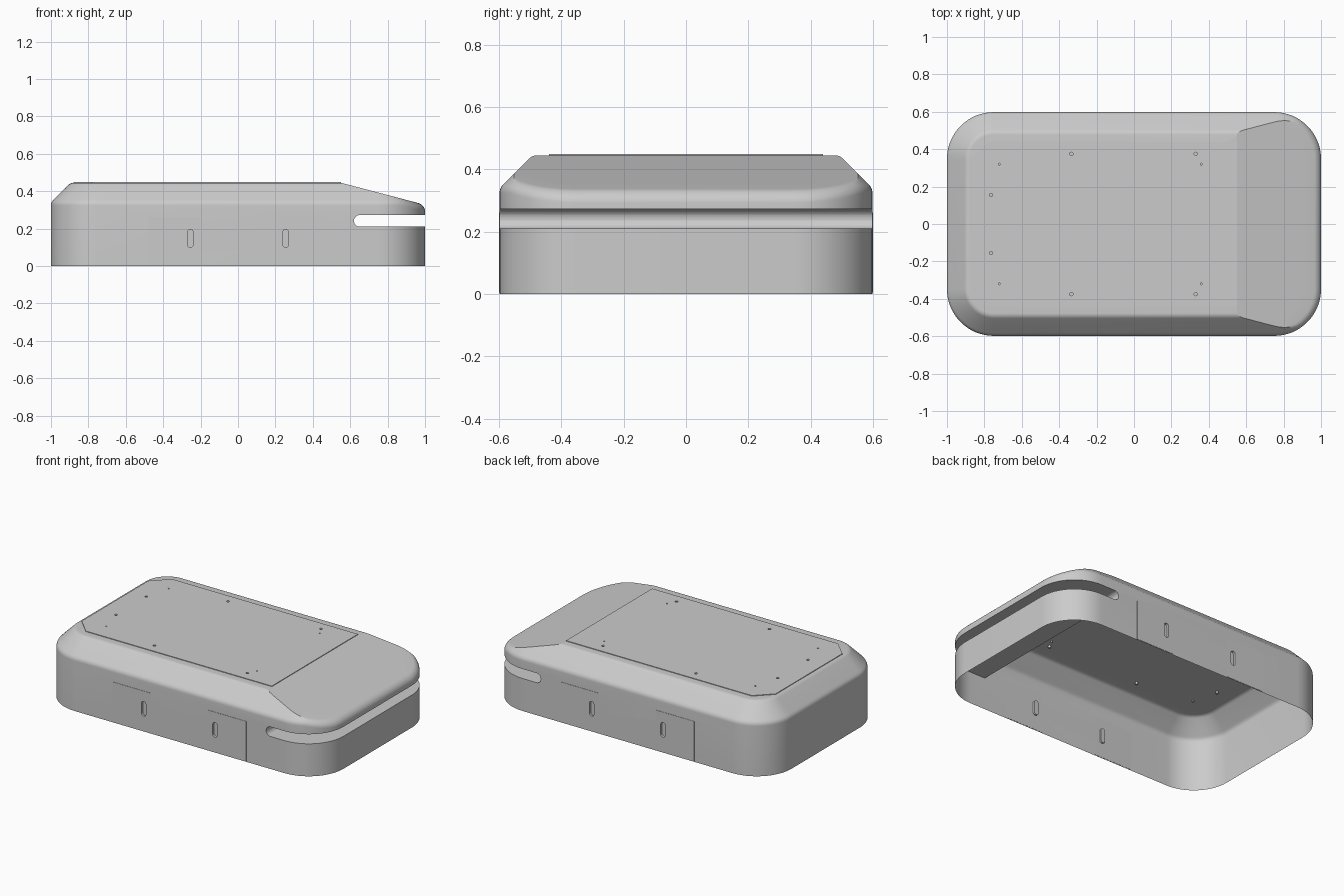
import bpy, bmesh
from math import sin, cos, pi, radians, sqrt, tan
from mathutils import Vector

cube = bpy.data.objects.get("Cube")
if cube:
    bpy.data.objects.remove(cube)

grey = bpy.data.materials.new("light grey")
grey.use_nodes = True
grey.diffuse_color = (0.6, 0.6, 0.6, 1)
grey.node_tree.nodes["Principled BSDF"].inputs["Base Color"].default_value = (0.6, 0.6, 0.6, 1)

HALF_X, HALF_Y, CORNER = 1.0, 0.598, 0.25
TOP, RIDGE_X, SLOPE = 0.445, 0.55, 0.262


def finish(bm, name):
    bmesh.ops.recalc_face_normals(bm, faces=bm.faces)
    mesh = bpy.data.meshes.new(name)
    bm.to_mesh(mesh)
    bm.free()
    mesh.materials.append(grey)
    obj = bpy.data.objects.new(name, mesh)
    bpy.context.collection.objects.link(obj)
    return obj


def prism(bm, points, depth):
    """Extrude an outline of 3D points along a depth vector."""
    face = bm.faces.new([bm.verts.new(p) for p in points])
    new = bmesh.ops.extrude_face_region(bm, geom=[face], use_keep_orig=True)["geom"]
    bmesh.ops.translate(bm, vec=depth, verts=[v for v in new if isinstance(v, bmesh.types.BMVert)])


def stadium(x0, x1, z0, z1, y):
    """Outline with round ends in the xz plane."""
    r = min(x1 - x0, z1 - z0) / 2
    pts = []
    for i in range(32):
        a = 2 * pi * (i + 0.5) / 32
        cx = x1 - r if cos(a) > 0 else x0 + r
        cz = z1 - r if sin(a) > 0 else z0 + r
        pts.append((cx + r * cos(a), y, cz + r * sin(a)))
    return pts


def ring(inset, z, steps=16):
    """Rounded rectangle, inset from the outer wall."""
    pts = []
    for q, (sx, sy) in enumerate(((1, 1), (-1, 1), (-1, -1), (1, -1))):
        for i in range(steps + 1):
            a = (q + i / steps) * pi / 2
            r = CORNER - inset
            pts.append((sx * (HALF_X - CORNER) + r * cos(a), sy * (HALF_Y - CORNER) + r * sin(a), z))
    return pts


def wall_distance(p):
    """Distance from a point inwards to the outer wall."""
    qx, qy = abs(p.x) - HALF_X + CORNER, abs(p.y) - HALF_Y + CORNER
    return max(0, CORNER - sqrt(max(qx, 0) ** 2 + max(qy, 0) ** 2) - min(max(qx, qy), 0))


# Shell profile: upright wall, soft chamfer, flat top
SOFT, CHAMFER = 0.04, 0.105
tangent = SOFT * tan(pi / 8)
profile = [(0, 0)]
for i in range(6):
    a = radians(9 * i)
    profile.append((SOFT * (1 - cos(a)), TOP - CHAMFER - tangent + SOFT * sin(a)))
for d in (0.02, 0.028, 0.036):
    profile.append((d, TOP - CHAMFER + d))
for i in range(6):
    a = radians(45 + 9 * i)
    profile.append((CHAMFER + tangent - SOFT * cos(a), TOP - SOFT * (1 - sin(a))))

bm = bmesh.new()
rings = [[bm.verts.new(p) for p in ring(d, z)] for d, z in profile]
for low, high in zip(rings, rings[1:]):
    for i in range(len(low)):
        j = (i + 1) % len(low)
        bm.faces.new((low[i], low[j], high[j], high[i]))
bm.faces.new(rings[0])
bm.faces.new(rings[-1])

# Sloping end with a rounded lip
cut = bmesh.ops.bisect_plane(bm, geom=bm.verts[:] + bm.edges[:] + bm.faces[:], dist=1e-5,
                             plane_co=(RIDGE_X, 0, TOP), plane_no=(SLOPE, 0, 1))
for e in cut["geom_cut"]:
    if isinstance(e, bmesh.types.BMEdge) and e.verts[0].co.x < 0.83 and e.verts[1].co.x < 0.83:
        e.smooth = False
LIP = 0.035
for v in bm.verts:
    if v.co.x > RIDGE_X and v.co.z > 0.1:
        d = min(wall_distance(v.co), LIP)
        drop = LIP - sqrt(max(0, LIP ** 2 - (LIP - d) ** 2))
        v.co.z = min(v.co.z, TOP - SLOPE * (v.co.x - RIDGE_X) - drop)
shell = finish(bm, "shell")

# Cutters: end slot, side pill recesses, screw holes
cutters = bmesh.new()
prism(cutters, stadium(0.62, 1.2, 0.21, 0.272, -0.8), Vector((0, 1.6, 0)))
for side in (-1, 1):
    for x in (-0.255, 0.255):
        prism(cutters, stadium(x - 0.016, x + 0.016, 0.1, 0.195, side * 0.585), Vector((0, side * 0.1, 0)))
holes = [(-0.335, 0.375, 0.009), (0.33, 0.375, 0.009), (-0.765, 0.155, 0.009),
         (-0.72, 0.32, 0.005), (0.36, 0.32, 0.005)]
for x, y, r in holes:
    for side in (-1, 1):
        prism(cutters, [(x + r * cos(pi * i / 6), side * y + r * sin(pi * i / 6), TOP - 0.015)
                        for i in range(12)], Vector((0, 0, 0.1)))
cutter = finish(cutters, "cutter")
cutter.hide_render = True

# Top cover plate with two clipped corners
bm = bmesh.new()
outline = [(RIDGE_X, -0.44), (RIDGE_X, 0.44), (-0.78, 0.44), (-0.88, 0.34), (-0.88, -0.34), (-0.78, -0.44)]
prism(bm, [(x, y, TOP - 0.001) for x, y in outline], Vector((0, 0, 0.005)))
plates = [finish(bm, "top_cover")]

# Side access plates
for side, face in ((-1, "front"), (1, "back")):
    for x, end in ((-0.34, "right"), (0.34, "left")):
        bm = bmesh.new()
        prism(bm, [(x + a * 0.138, side * (HALF_Y - 0.001), z)
                   for a, z in ((-1, 0.005), (1, 0.005), (1, 0.262), (-1, 0.262))],
              Vector((0, side * 0.003, 0)))
        plates.append(finish(bm, f"{face}_{end}_plate"))

# Apply the cuts
for obj in [shell] + plates:
    mod = obj.modifiers.new("cut", "BOOLEAN")
    mod.object = cutter
    mod.solver = "EXACT"
    bpy.ops.object.select_all(action="DESELECT")
    obj.select_set(True)
    bpy.context.view_layer.objects.active = obj
    bpy.ops.object.modifier_apply(modifier="cut")

# Open the underside
bm = bmesh.new()
bm.from_mesh(shell.data)
bmesh.ops.delete(bm, geom=[f for f in bm.faces if all(v.co.z < 0.001 for v in f.verts)], context="FACES")
bm.to_mesh(shell.data)
bm.free()
bpy.data.objects.remove(cutter)

bpy.ops.object.select_all(action="DESELECT")
shell.select_set(True)
bpy.context.view_layer.objects.active = shell
bpy.ops.object.shade_smooth_by_angle(angle=radians(30))
